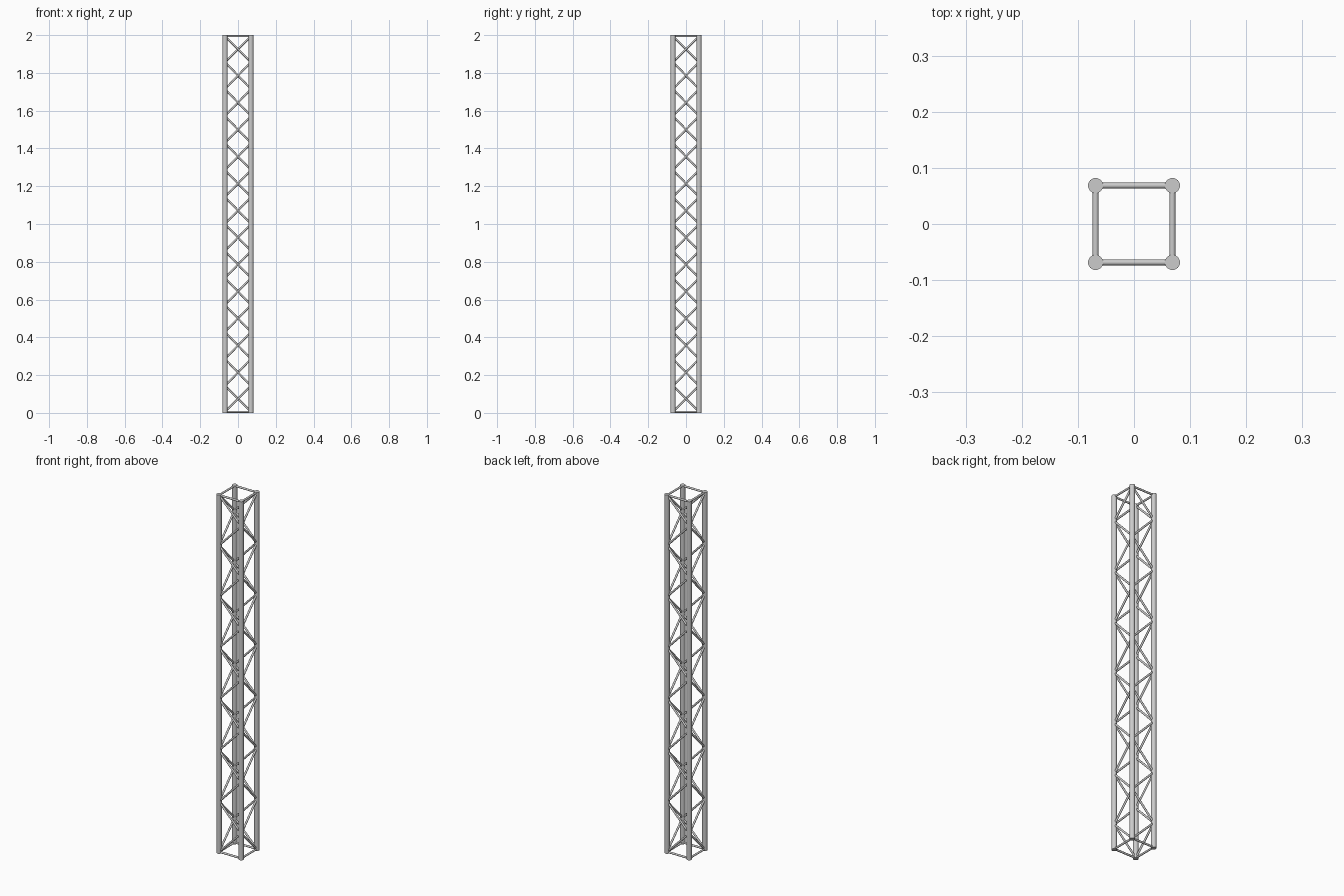
import bpy
import math
from mathutils import Vector

if "Cube" in bpy.data.objects:
    bpy.data.objects.remove(bpy.data.objects["Cube"])

HEIGHT = 2.0
HALF = 0.0685      # chord centre offset
CHORD_R = 0.0135
BRACE_R = 0.0054
BAYS = 14          # diagonals per side


def tube(name, a, b, radius, sides):
    a, b = Vector(a), Vector(b)
    d = b - a
    bpy.ops.mesh.primitive_cylinder_add(vertices=sides, radius=radius, depth=d.length,
                                        location=(a + b) / 2)
    ob = bpy.context.object
    ob.name = name
    ob.rotation_euler = d.to_track_quat('Z', 'Y').to_euler()
    return ob


def join(objs, name):
    bpy.ops.object.select_all(action='DESELECT')
    for o in objs:
        o.select_set(True)
    bpy.context.view_layer.objects.active = objs[0]
    bpy.ops.object.join()
    ob = bpy.context.object
    ob.name = name
    bpy.ops.object.shade_smooth_by_angle(angle=math.radians(40))
    return ob


corners = [(-HALF, -HALF), (HALF, -HALF), (HALF, HALF), (-HALF, HALF)]
sides = ["front", "right", "back", "left"]

# Four main upright tubes
for i, (x, y) in enumerate(corners):
    join([tube("chord", (x, y, 0), (x, y, HEIGHT), CHORD_R, 24)], f"main_tube_{i + 1}")

# Zigzag lacing and end rails on each side; corners 0 and 2 carry the even nodes
step = HEIGHT / BAYS
inset = BRACE_R
for i, side in enumerate(sides):
    ends = (corners[i], corners[(i + 1) % 4])
    if i % 2:
        ends = ends[::-1]
    nodes = []
    for k in range(BAYS + 1):
        z = min(max(k * step, inset), HEIGHT - inset)
        nodes.append((*ends[k % 2], z))
    join([tube("brace", p, q, BRACE_R, 12) for p, q in zip(nodes, nodes[1:])],
         f"{side}_lacing")
    for label, z in (("bottom", inset), ("top", HEIGHT - inset)):
        join([tube("rail", (*ends[0], z), (*ends[1], z), BRACE_R, 12)],
             f"{side}_{label}_rail")
